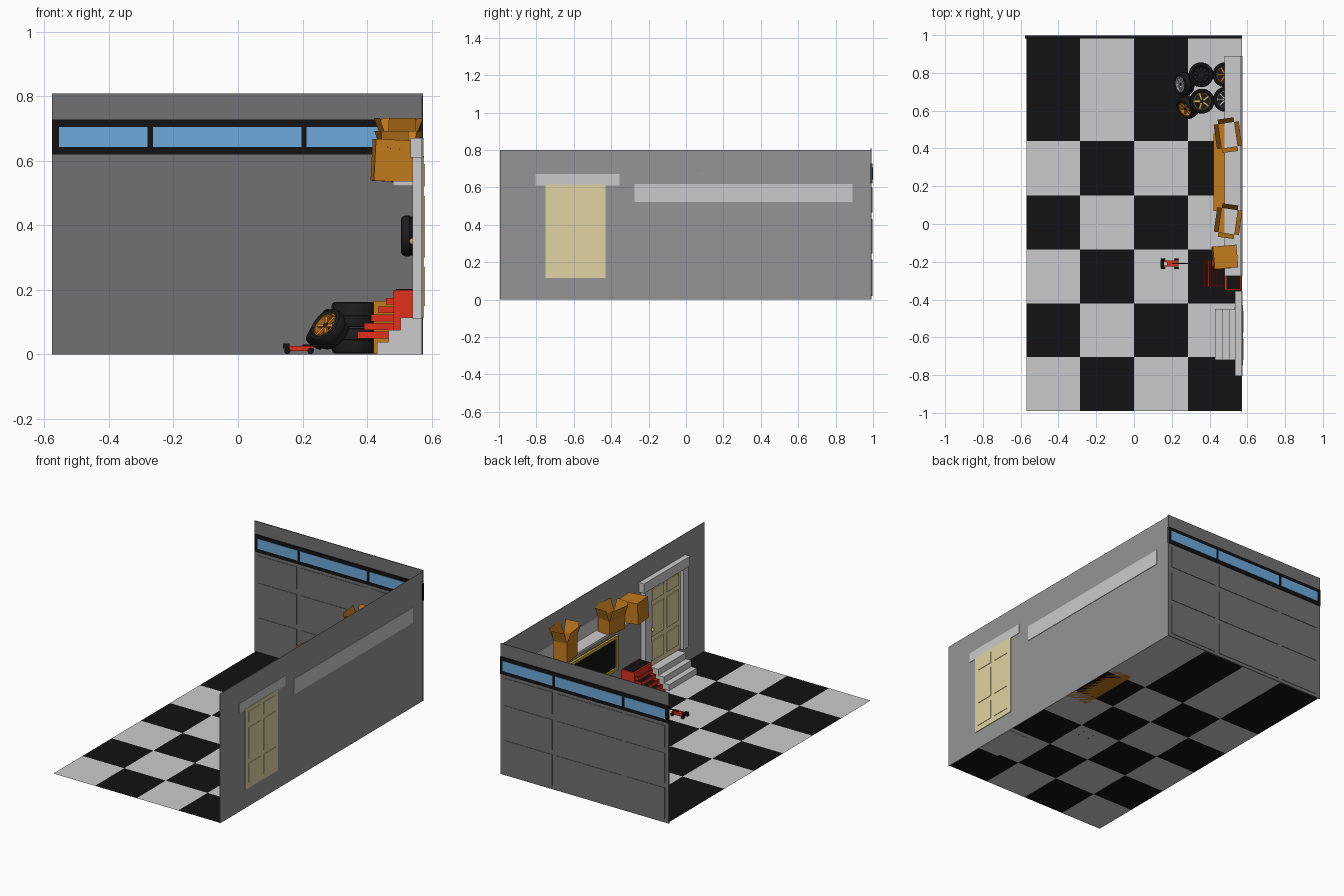
import bpy, bmesh, math
from mathutils import Vector, Matrix, Euler

if "Cube" in bpy.data.objects:
    bpy.data.objects.remove(bpy.data.objects["Cube"])


def mat(name, r, g, b):
    m = bpy.data.materials.new(name)
    m.diffuse_color = (r, g, b, 1)
    m.use_nodes = True
    m.node_tree.nodes["Principled BSDF"].inputs["Base Color"].default_value = m.diffuse_color
    return m


BLACK = mat("black", .006, .006, .006)
RUBBER = mat("rubber", .012, .012, .012)
LIGHT = mat("light_grey", .55, .55, .55)
WALL = mat("wall_grey", .3, .3, .3)
DARK = mat("door_grey", .17, .165, .165)
BLUE = mat("glass_blue", .15, .4, .7)
CREAM = mat("cream", .75, .66, .36)
CARD = mat("cardboard", .55, .2, .012)
RED = mat("red", .75, .03, .01)
YELLOW = mat("yellow", .6, .42, .03)
GOLD = mat("gold", .7, .48, .12)
SILVER = mat("silver", .6, .6, .6)
ORANGE = mat("orange", .75, .25, .02)


def finish(name, bm, *mats, smooth=False):
    me = bpy.data.meshes.new(name)
    bm.to_mesh(me)
    bm.free()
    ob = bpy.data.objects.new(name, me)
    bpy.context.collection.objects.link(ob)
    for m in mats:
        me.materials.append(m)
    if smooth:
        bpy.context.view_layer.objects.active = ob
        ob.select_set(True)
        bpy.ops.object.shade_smooth_by_angle(angle=math.radians(35))
        ob.select_set(False)
    return ob


def add_box(bm, x, y, z, mi=0, mtx=Matrix()):
    c = Vector([(a + b) / 2 for a, b in (x, y, z)])
    s = [b - a for a, b in (x, y, z)]
    r = bmesh.ops.create_cube(bm, size=1, matrix=mtx @ Matrix.Translation(c) @ Matrix.Diagonal((*s, 1)))
    for f in {f for v in r["verts"] for f in v.link_faces}:
        f.material_index = mi


def boxes(name, m, *specs):
    bm = bmesh.new()
    for s in specs:
        add_box(bm, *s)
    return finish(name, bm, m)


# Checkered floor, last row is double depth
bm = bmesh.new()
xs = [-.57, -.285, 0, .285, .57]
ys = [-.99, -.705, -.42, -.135, .15, .44, .99]
for i in range(4):
    for j in range(6):
        f = bm.faces.new([bm.verts.new((x, y, .002)) for x, y in (
            (xs[i], ys[j]), (xs[i + 1], ys[j]), (xs[i + 1], ys[j + 1]), (xs[i], ys[j + 1]))])
        f.material_index = (i + j) % 2
bmesh.ops.remove_doubles(bm, verts=bm.verts, dist=1e-4)
finish("checkered_floor", bm, LIGHT, BLACK)

# Side wall
boxes("side_wall", WALL, ((.569, .572), (-.995, .99), (0, .8)))

# Garage door: slab, raised panels, window band and panes
boxes("garage_door", DARK, ((-.577, .573), (.987, .993), (0, .808)))
cols = [(-.555, -.28), (-.263, .197), (.213, .555)]
boxes("garage_door_panels", DARK, *[
    ((a + .005, b - .008), (.984, .996), z) for a, b in cols
    for z in ((.02, .215), (.245, .43), (.465, .6))])
boxes("window_band", BLACK, ((-.577, .573), (.983, .997), (.62, .728)))
boxes("window_panes", BLUE, *[(c, (.981, .999), (.643, .705)) for c in cols])

# House door with raised panels, knob and surround
boxes("house_door", CREAM, ((.558, .576), (-.75, -.43), (.115, .615)))
boxes("house_door_panels", CREAM, *[
    ((.552, .579), y, z) for y in ((-.72, -.605), (-.575, -.46))
    for z in ((.15, .27), (.30, .49), (.52, .59))])
bm = bmesh.new()
bmesh.ops.create_uvsphere(bm, u_segments=12, v_segments=8, radius=.011,
                          matrix=Matrix.Translation((.542, -.447, .35)))
finish("door_knob", bm, GOLD, smooth=True)
boxes("door_surround", LIGHT,
      ((.54, .572), (-.795, -.745), (.11, .615)),
      ((.54, .572), (-.435, -.375), (.11, .615)),
      ((.535, .574), (-.805, -.355), (.61, .67)))

# Entry steps
boxes("entry_steps", LIGHT, *[
    ((.43 + .037 * i, .568), (-.72, -.45), (.038 * i, .038 * (i + 1))) for i in range(3)])

# Shelf with back rail
boxes("wall_shelf", LIGHT,
      ((.48, .574), (-.275, .89), (.522, .537)),
      ((.564, .575), (-.275, .89), (.522, .617)))

# Framed board on the wall
fy, fz = (-.13, .42), (.22, .435)
boxes("board_panel", BLACK, ((.562, .568), fy, fz))
boxes("board_frame", YELLOW, *[
    ((.553, .568), fy, (z, z + .018)) for z in (fz[0], fz[1] - .018)],
    *[((.553, .568), (y, y + .018), fz) for y in (fy[0], fy[1] - .018)])

# Low bench
boxes("low_bench", CARD, ((.42, .566), (.07, .48), (.002, .165)))


# Cardboard boxes
def carton(name, loc, size, turn, flap=0.0):
    """Box standing at loc; with a flap length it is open and flared."""
    bm = bmesh.new()
    sx, sy, sz = size
    M = Matrix.Translation(loc) @ Euler(turn).to_matrix().to_4x4()
    add_box(bm, (-sx / 2, sx / 2), (-sy / 2, sy / 2), (0, sz), 0, M)
    if flap:
        bmesh.ops.delete(bm, geom=[max(bm.faces, key=lambda f: f.calc_center_median().z)],
                         context="FACES_ONLY")
        for s in (-1, 1):
            for a, b, ax in ((sx, sy, 0), (sy, sx, 1)):
                pts = [(s * a / 2, -b / 2, sz), (s * a / 2, b / 2, sz),
                       (s * (a / 2 + flap * .35), b / 2, sz + flap),
                       (s * (a / 2 + flap * .35), -b / 2, sz + flap)]
                bm.faces.new([bm.verts.new(M @ Vector(p if ax == 0 else (p[1], p[0], p[2])))
                              for p in pts])
    else:
        add_box(bm, (-.025, .025), (-sy / 2 - .002, 0), (sz * .78, sz * .87), 0, M)
    return finish(name, bm, CARD)


carton("closed_carton", (.478, -.175, .535), (.125, .12, .13), (0, math.radians(3), math.radians(5)))
carton("open_carton_middle", (.498, .015, .537), (.085, .13, .085), (0, 0, math.radians(-8)), .07)
carton("open_carton_far", (.497, .47, .537), (.085, .13, .125), (0, 0, math.radians(8)), .07)

# Tool chest with drawers pulled out in steps
bm = bmesh.new()
add_box(bm, (.48, .566), (-.35, -.18), (.02, .2))
for i, fx in enumerate((.37, .39, .412, .436, .458)):
    z0 = .05 + .026 * i
    y0, y1 = -.33, -.19
    add_box(bm, (fx, .49), (y0, y1), (z0, z0 + .004))
    add_box(bm, (fx, fx + .006), (y0, y1), (z0, z0 + .021))
    for y in (y0, y1 - .004):
        add_box(bm, (fx, .49), (y, y + .004), (z0, z0 + .021))
    add_box(bm, (fx + .006, .49), (y0 + .004, y1 - .004), (z0 + .004, z0 + .007), 1)
add_box(bm, (.49, .56), (-.343, -.187), (.2, .203), 1)
for x in (.49, .55):
    for y in (-.34, -.2):
        add_box(bm, (x - .008, x + .008), (y - .006, y + .006), (.002, .022), 1)
finish("tool_chest", bm, RED, BLACK)

# Floor jack: body rails, arm, saddle, wheels and handle
bm = bmesh.new()
for y in (-.226, -.201):
    add_box(bm, (.155, .235), (y, y + .007), (.01, .026))
add_box(bm, (.175, .235), (-.22, -.2), (.014, .024))
add_box(bm, (.14, .16), (-.228, -.192), (.018, .033), 1)
add_box(bm, (.2, .3), (-.213, -.207), (.024, .03), 1)
for x in (.153, .225):
    for y in (-.232, -.188):
        r = bmesh.ops.create_cone(bm, cap_ends=True, segments=12, radius1=.01, radius2=.01, depth=.01,
                                  matrix=Matrix.Translation((x, y, .011)) @ Matrix.Rotation(math.pi / 2, 4, "X"))
        for f in {f for v in r["verts"] for f in v.link_faces}:
            f.material_index = 1
finish("floor_jack", bm, RED, BLACK)


# Wheels: revolved tyre and rim plus spokes
def revolve(bm, pts, mi, M, n=32):
    rings = [[bm.verts.new(M @ Vector((r * math.cos(2 * math.pi * k / n), r * math.sin(2 * math.pi * k / n), z)))
              for k in range(n)] for r, z in pts]
    for a, b in zip(rings, rings[1:]):
        for k in range(n):
            f = bm.faces.new((a[k], a[(k + 1) % n], b[(k + 1) % n], b[k]))
            f.material_index = mi


def wheel(name, loc, axis, rim, spokes=5, R=.066, w=.08):
    h = w / 2
    M = Matrix.Translation(loc) @ Vector(axis).to_track_quat("Z", "Y").to_matrix().to_4x4()
    bm = bmesh.new()
    q = R * .68
    tyre = [(q, -h * .85), (R * .8, -h), (R * .93, -h * .9), (R, -h * .6), (R, -.004), (R * .96, -.003),
            (R * .96, .003), (R, .004), (R, h * .6), (R * .93, h * .9), (R * .8, h), (q, h * .85)]
    revolve(bm, tyre, 0, M)
    rim_pts = [(q, h * .85), (q * .92, h * .88), (q * .88, h * .4), (q * .88, -h * .4), (q, -h * .85)]
    revolve(bm, rim_pts, 1, M)
    revolve(bm, [(q * .88, -h * .3), (.001, -h * .3)], 0, M)
    for k in range(spokes):
        T = M @ Matrix.Rotation(2 * math.pi * k / spokes, 4, "Z")
        t = .02 / spokes + .0015
        add_box(bm, (.004, q * .92), (-t, t), (h * .45, h * .72), 1, T)
    bmesh.ops.create_cone(bm, cap_ends=True, segments=16, radius1=.011, radius2=.009, depth=h * .5,
                          matrix=M @ Matrix.Translation((0, 0, h * .55)))
    finish(name, bm, RUBBER, rim, smooth=True)


UP = (0, 0, 1)
for x, y, rim, sp, tag in ((.355, .79, RUBBER, 10, "a"), (.36, .65, GOLD, 5, "b"),
                           (.482, .79, ORANGE, 6, "c"), (.485, .66, SILVER, 8, "d")):
    for k in range(2):
        wheel(f"stacked_wheel_{tag}{k + 1}", (x, y, .042 + .081 * k), UP, rim, sp)
wheel("leaning_wheel_orange", (.285, .62, .078), (-.6, -.5, .55), ORANGE, 6, R=.062, w=.06)
wheel("leaning_wheel_silver", (.265, .742, .078), (-.8, -.1, .55), SILVER, 10, R=.062, w=.06)
wheel("wall_wheel", (.536, .73, .367), (-1, 0, 0), RUBBER, 5, R=.063, w=.062)
